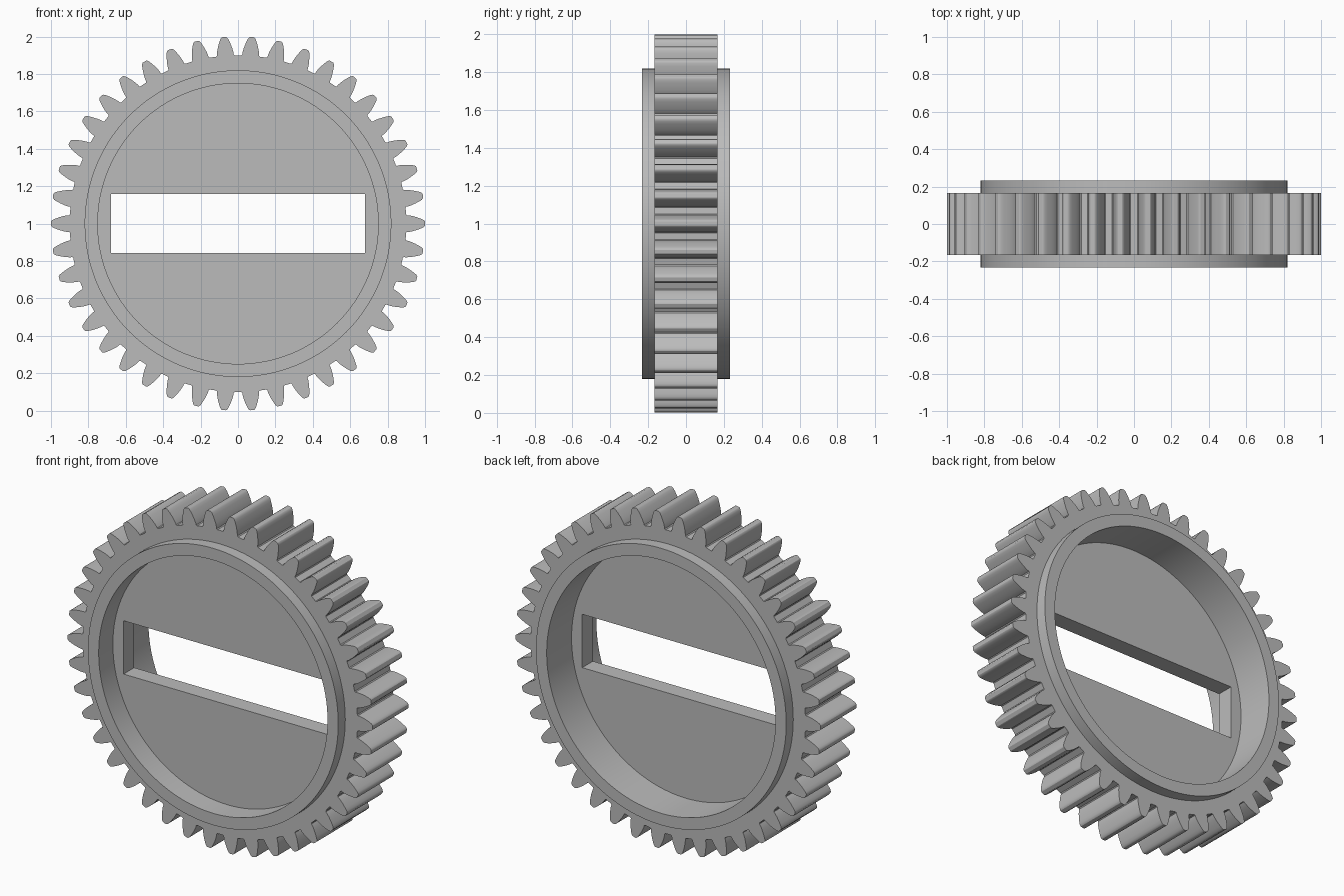
import bpy, bmesh, math
from math import pi, cos, sin, tan, acos, sqrt

if "Cube" in bpy.data.objects:
    bpy.data.objects.remove(bpy.data.objects["Cube"], do_unlink=True)

TEETH = 42
ROOT, TIP = 0.90, 1.0
PITCH = 21 / 22
BASE = PITCH * cos(pi / 9)

grey = bpy.data.materials.new("plain grey")
grey.use_nodes = True
colour = (0.5, 0.5, 0.5, 1)
grey.diffuse_color = colour
grey.node_tree.nodes["Principled BSDF"].inputs["Base Color"].default_value = colour


def involute(a):
    return tan(a) - a


def half_angle(r):
    """Half the angle covered by an involute tooth at radius r."""
    return pi / (2 * TEETH) + involute(pi / 9) - involute(acos(min(1, BASE / r))) - 0.001


def polar(r, a):
    return (r * cos(a), r * sin(a))


def circle(r, n=128):
    return [polar(r, 2 * pi * i / n) for i in range(n)]


def gear_outline():
    # Right half of one tooth, from the filleted root to the rounded tip
    flank = [(ROOT, half_angle(0.92) + 0.008), (ROOT + 0.004, half_angle(0.92) + 0.002)]
    flank += [(r, half_angle(r)) for r in (0.915, 0.935, 0.955, 0.975, 0.99)]
    flank += [(TIP - 0.002, half_angle(TIP) - 0.002), (TIP, half_angle(TIP) - 0.006)]
    tooth = [(r, -a) for r, a in flank] + [(r, a) for r, a in reversed(flank)]
    return [polar(r, a + 2 * pi * k / TEETH) for k in range(TEETH) for r, a in tooth]


def plate(name, loops, y0, y1):
    """Extrude nested outlines (the inner ones are holes) from y0 to y1."""
    curve = bpy.data.curves.new(name, 'CURVE')
    curve.dimensions = '2D'
    curve.fill_mode = 'BOTH'
    curve.extrude = (y1 - y0) / 2
    for loop in loops:
        spline = curve.splines.new('POLY')
        spline.points.add(len(loop) - 1)
        for p, (x, z) in zip(spline.points, loop):
            p.co = (x, z, 0, 1)
        spline.use_cyclic_u = True
    obj = bpy.data.objects.new(name, curve)
    bpy.context.collection.objects.link(obj)
    obj.rotation_euler.x = pi / 2
    obj.location = (0, (y0 + y1) / 2, 1)
    bpy.ops.object.select_all(action='DESELECT')
    obj.select_set(True)
    bpy.context.view_layer.objects.active = obj
    bpy.ops.object.convert(target='MESH')
    obj = bpy.context.object
    # Weld caps to walls
    bm = bmesh.new()
    bm.from_mesh(obj.data)
    bmesh.ops.remove_doubles(bm, verts=bm.verts, dist=1e-5)
    bmesh.ops.recalc_face_normals(bm, faces=bm.faces)
    bm.to_mesh(obj.data)
    bm.free()
    obj.data.materials.clear()
    obj.data.materials.append(grey)
    bpy.ops.object.shade_smooth_by_angle(angle=math.radians(25))
    return obj


# Toothed ring
plate("toothed_ring", [gear_outline(), circle(0.785)], -0.167, 0.167)

# Raised rim on both sides
plate("rim", [circle(0.82), circle(0.75)], -0.233, 0.233)

# Web with the wide slot, set nearer the front
W, H = 0.68, 0.158
slot = [(-W, -H), (W, -H), (W, H), (-W, H)]
plate("slotted_web", [circle(0.76), slot], -0.10, 0.0)
